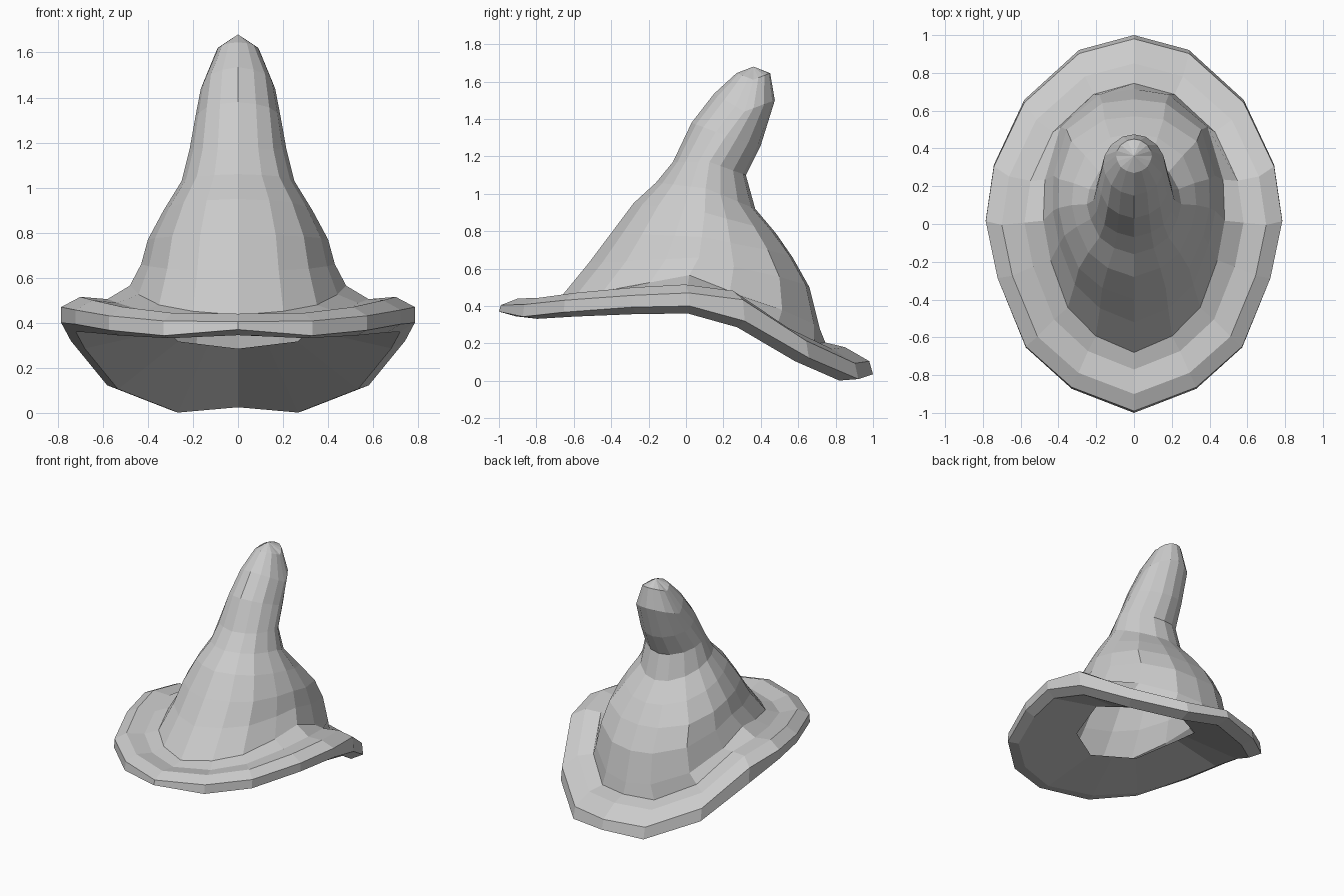
import bpy, bmesh

if "Cube" in bpy.data.objects:
    bpy.data.objects.remove(bpy.data.objects["Cube"])

# Half-outline of the faceted oval, from back (+y) round the right side to the front
S = [0, .37, .74, .945, 1, .92, .73, .42, 0]
C = [1, .92, .65, .30, 0, -.30, -.66, -.875, -1]
# How the height bends from side to back / side to front
BEND_LOW = [1, 1.07, .76, .22, 0, .2, 1.1, 1.9, 1]
BEND_TOP = [1, 1.03, .70, .10, 0, .2, .6, .95, 1]
BEND_CROWN = [abs(c) for c in C]
# Where the lower crown swells out at its back corners
SWELL = [0, .05, .12, .05, 0, 0, 0, 0, 0]


def ring(bm, bend, half_width, y_front, y_back, z_front, z_side, z_back, swell=0):
    mid = (y_front + y_back) / 2
    if bend is not BEND_CROWN:
        mid += .02
    pts = []
    for k in range(9):
        span = (y_back - mid) if C[k] >= 0 else (mid - y_front)
        end = z_back if k <= 4 else z_front
        f = 1 + swell * SWELL[k]
        pts.append((half_width * S[k] * f, mid + span * C[k] * f,
                    z_side + (end - z_side) * bend[k]))
    pts += [(-x, y, z) for x, y, z in pts[7:0:-1]]
    return [bm.verts.new(p) for p in pts]


# half width, y front, y back, z front, z side, z back, swell
low_rings = [
    (.36, -.46, .48, .39, .42, .285),    # underside opening
    (.72, -.91, .89, .345, .36, .025),   # lower lip
    (.785, -1.0, 1.0, .37, .40, .035),   # outer edge
]
top_rings = [
    (.785, -.99, .98, .405, .47, .105),  # upper edge
    (.70, -.90, .85, .44, .515, .18),    # rolled crest
    (.58, -.77, .745, .42, .505, .205),  # trough
]
crown_rings = [
    (.48, -.68, .715, .435, .565, .28, .8),
    (.43, -.52, .66, .63, .66, .50, 1),
    (.40, -.40, .57, .79, .77, .66, 1),
    (.33, -.28, .48, .95, .90, .79, .5),
    (.25, -.16, .37, 1.06, 1.03, .92),
    (.215, -.07, .32, 1.17, 1.17, 1.10),
    (.19, .03, .40, 1.38, 1.31, 1.26),
    (.165, .15, .475, 1.535, 1.44, 1.50),
    (.095, .27, .45, 1.645, 1.61, 1.645),
]

# Hat: loft all rings into one shell, open underneath, closed at the tip
bm = bmesh.new()
rings = [ring(bm, BEND_LOW, *r) for r in low_rings]
rings += [ring(bm, BEND_TOP, *r) for r in top_rings]
rings += [ring(bm, BEND_CROWN, *r) for r in crown_rings]
n = len(rings[0])

# The opening has half as many sides as the brim
hole = rings[0]
for i in range(1, n, 2):
    hole[i].co = (hole[i - 1].co + hole[(i + 1) % n].co) / 2

for lo, hi in zip(rings, rings[1:]):
    for i in range(n):
        j = (i + 1) % n
        bm.faces.new((lo[j], lo[i], hi[i], hi[j]))
tip = bm.verts.new((0, .36, 1.68))
for i in range(n):
    bm.faces.new((rings[-1][(i + 1) % n], rings[-1][i], tip))

mesh = bpy.data.meshes.new("pointed_hat")
bm.to_mesh(mesh)
bm.free()
hat = bpy.data.objects.new("pointed_hat", mesh)
bpy.context.collection.objects.link(hat)
